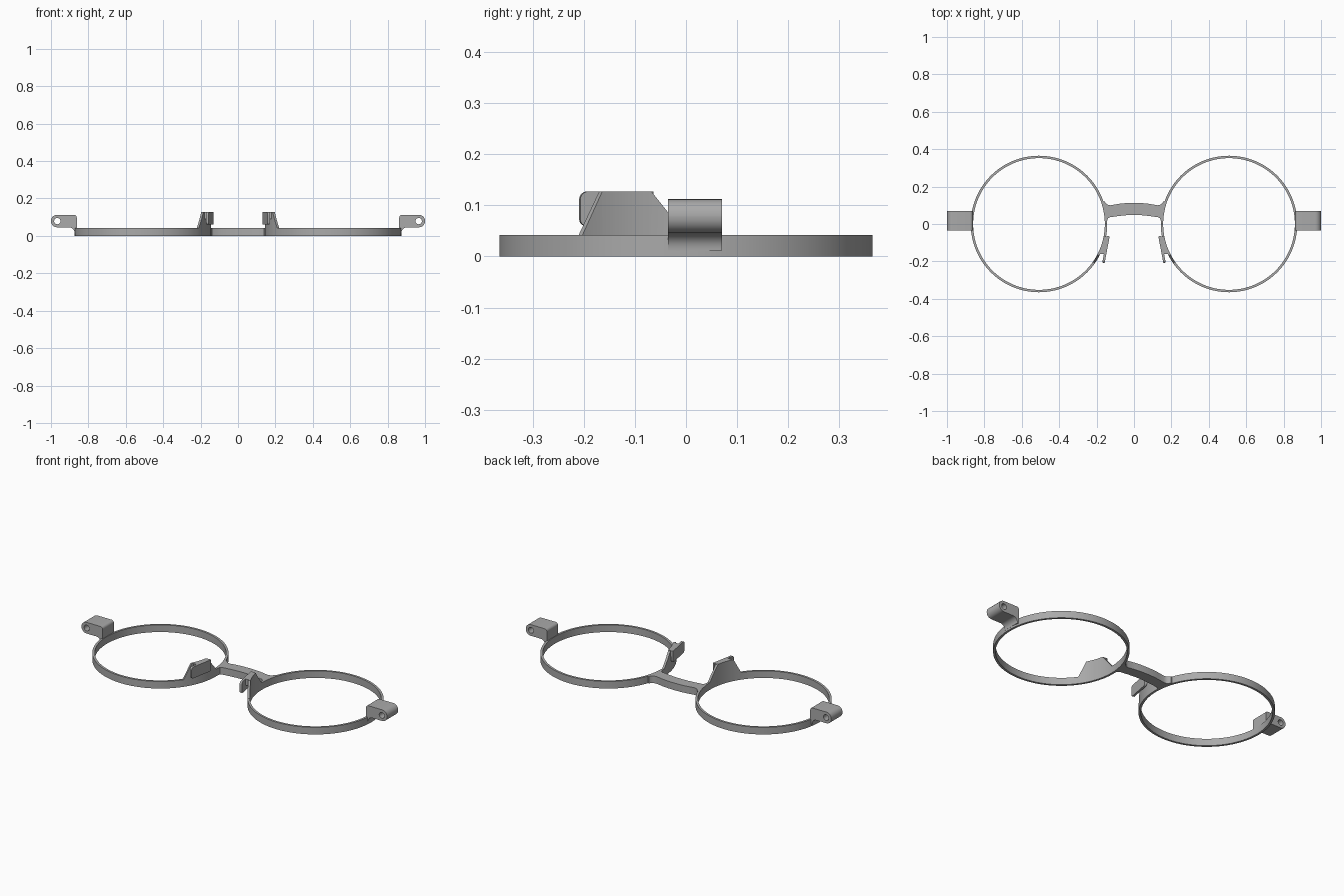
import bpy, bmesh, math
from mathutils import Matrix, Vector
from mathutils.geometry import interpolate_bezier

if "Cube" in bpy.data.objects:
    bpy.data.objects.remove(bpy.data.objects["Cube"])

GREY = (0.4, 0.4, 0.4, 1)
metal = bpy.data.materials.new("grey_frame")
metal.use_nodes = True
metal.diffuse_color = GREY
metal.node_tree.nodes["Principled BSDF"].inputs["Base Color"].default_value = GREY

RIM_X, RIM_R, RIM_T, RIM_H = 0.508, 0.365, 0.013, 0.042
PAD_TOP = 0.127


def finish(name, bm, mirrored=True):
    """Turn a bmesh into a shaded object, mirrored across the middle."""
    bmesh.ops.remove_doubles(bm, verts=bm.verts, dist=1e-5)
    bmesh.ops.recalc_face_normals(bm, faces=bm.faces)
    mesh = bpy.data.meshes.new(name)
    bm.to_mesh(mesh)
    bm.free()
    mesh.materials.clear()
    mesh.materials.append(metal)
    mesh.shade_smooth()
    mesh.set_sharp_from_angle(angle=math.radians(30))
    obj = bpy.data.objects.new(name, mesh)
    bpy.context.collection.objects.link(obj)
    if mirrored:
        obj.modifiers.new("Mirror", 'MIRROR').use_mirror_merge = False
    return obj


def rounded(corners, steps=8):
    """Outline from (x, y, radius) corners."""
    pts = []
    for i, (x, y, r) in enumerate(corners):
        p = Vector((x, y))
        if r == 0:
            pts.append(p)
            continue
        a = (Vector(corners[i - 1][:2]) - p).normalized() * r
        b = (Vector(corners[(i + 1) % len(corners)][:2]) - p).normalized() * r
        pts += interpolate_bezier(p + a, p + a * 0.45, p + b * 0.45, p + b, steps)
    return [Vector(p[:2]) for p in pts]


def extruded(name, outlines, depth, matrix, mirrored=True):
    """Flat outlines (inner ones are holes) extruded about their plane."""
    curve = bpy.data.curves.new(name + "_profile", 'CURVE')
    curve.dimensions, curve.fill_mode, curve.extrude = '2D', 'BOTH', depth / 2
    for outline in outlines:
        spline = curve.splines.new('POLY')
        spline.points.add(len(outline) - 1)
        for point, p in zip(spline.points, outline):
            point.co = (p[0], p[1], 0, 1)
        spline.use_cyclic_u = True
    temp = bpy.data.objects.new(name + "_profile", curve)
    mesh = bpy.data.meshes.new_from_object(temp)
    bpy.data.objects.remove(temp)
    bpy.data.curves.remove(curve)
    bm = bmesh.new()
    bm.from_mesh(mesh)
    bpy.data.meshes.remove(mesh)
    bm.transform(matrix)
    return finish(name, bm, mirrored)


# Round rims, each rising into a sloped nose flange on its inner side
def rim_height(angle):
    y = RIM_R * math.sin(angle)
    if math.cos(angle) > 0 or y > 0:
        return RIM_H
    rise = PAD_TOP - RIM_H
    ramp = min(1, -y / 0.07, (y + 0.21) / 0.04)
    return RIM_H + rise * max(0, ramp)


angles = [math.tau * i / 128 for i in range(128)]
angles += [math.pi + math.asin(y / RIM_R) for y in (0.07, 0.17, 0.21)]
bm = bmesh.new()
rings = []
for a in sorted(angles):
    c, s, h = math.cos(a), math.sin(a), rim_height(a)
    rings.append([bm.verts.new((RIM_X + r * c, r * s, z)) for r, z in
                  ((RIM_R, 0), (RIM_R, h), (RIM_R - RIM_T, h), (RIM_R - RIM_T, 0))])
for i, cur in enumerate(rings):
    prev = rings[i - 1]
    for k in range(4):
        bm.faces.new((prev[k - 1], prev[k], cur[k], cur[k - 1]))
finish("lens_rims", bm)

# Arched bridge with flared ends
half = [(0, .113), (.04, .112), (.08, .108), (.125, .1), (.14, .103), (.15, .11),
        (.157, .121), (.172, .121), (.16, .05), (.152, 0), (.145, 0), (.143, .018),
        (.139, .03), (.13, .036), (.08, .043), (.04, .047), (0, .048)]
outline = half + [(-x, y) for x, y in half[-2:0:-1]]
extruded("bridge", [outline], RIM_H, Matrix.Translation((0, 0, RIM_H / 2)), False)

# Hinge lugs with a pin hole
lug = rounded([(.862, .012, 0), (.873, .012, 0), (.874, .046, .03), (1, .046, .032),
               (1, .112, .032), (.862, .112, .015)])
hole = [(.966 + .017 * math.cos(math.tau * i / 32), .079 + .017 * math.sin(math.tau * i / 32))
        for i in range(32)]
extruded("hinge_lugs", [lug, hole], 0.105,
         Matrix.Translation((0, 0.0175, 0)) @ Matrix.Rotation(math.pi / 2, 4, 'X'))

# Nose pads, thin plates angled outwards towards the front
back, front = Vector((.130, -.066, 0)), Vector((.157, -.209, 0))
along = (front - back).normalized()
up = Vector((0, 0, 1))
inward = along.cross(up)
thick = 0.013
frame = Matrix((along, up, inward)).transposed().to_4x4()
frame.translation = back - inward * thick / 2
length = (front - back).length
pad = rounded([(0, .06, .012), (length, .06, .012), (length, PAD_TOP, .015), (0, PAD_TOP, 0)])
extruded("nose_pads", [pad], thick, frame)

# Short stems joining the pads to the rim flanges
stem = [(.138, -.066), (.156, -.066), (.19, -.16), (.158, -.16)]
extruded("pad_stems", [stem], 0.037, Matrix.Translation((0, 0, PAD_TOP - 0.0185)))
